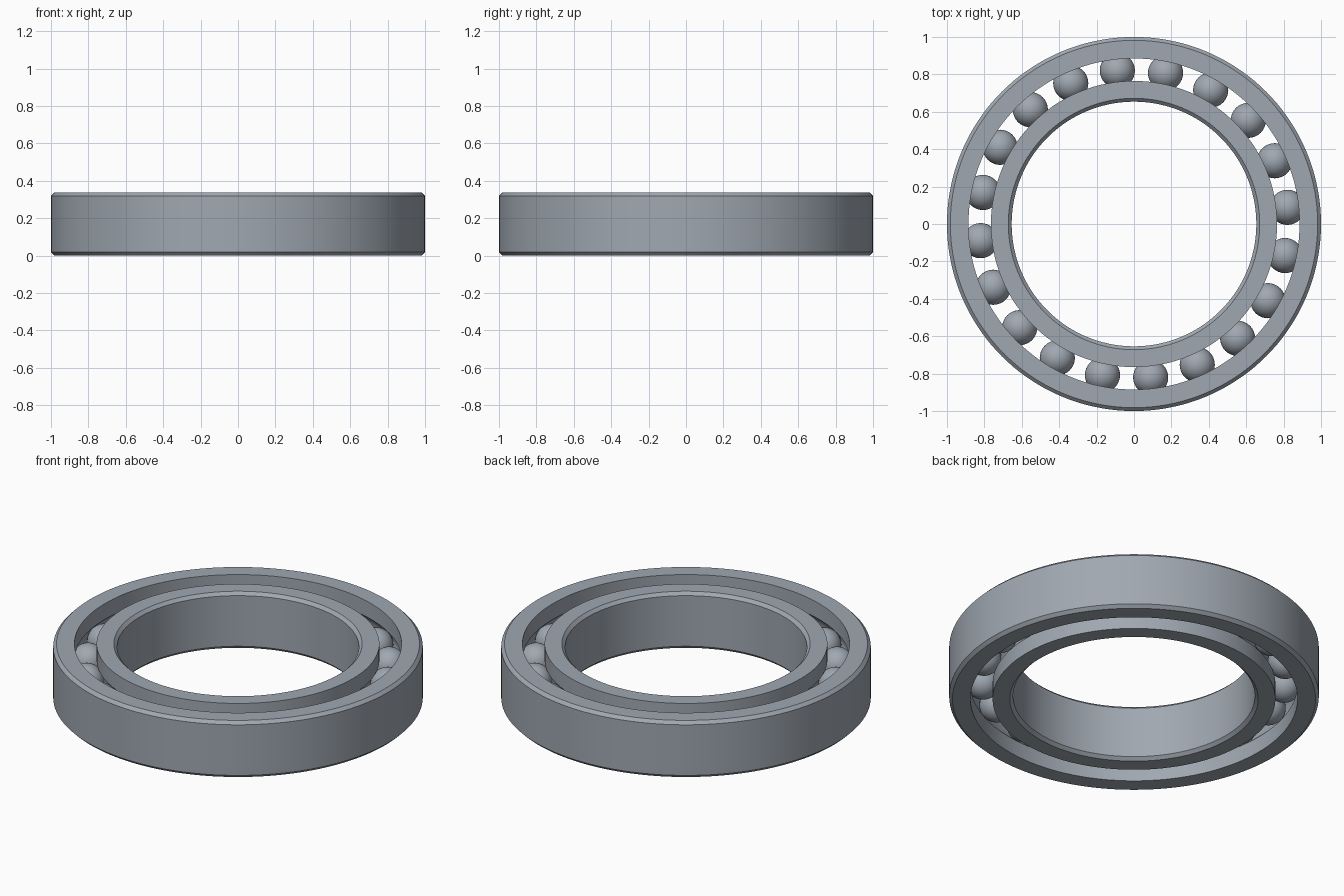
import bpy, bmesh
from math import acos, cos, sin, pi, radians
from mathutils import Vector

HEIGHT, CHAMFER = 0.338, 0.018
PITCH, HALF_GAP = 0.825, 0.06
BALL_R, GROOVE_R = 0.094, 0.0955
BALLS, FIRST_ANGLE = 20, radians(6.2)

cube = bpy.data.objects.get("Cube")
if cube:
    bpy.data.objects.remove(cube, do_unlink=True)

steel = bpy.data.materials.new("brushed_steel")
steel.use_nodes = True
colour = (0.35, 0.39, 0.44, 1)
steel.diffuse_color = colour
steel.node_tree.nodes["Principled BSDF"].inputs["Base Color"].default_value = colour


def finish(bm, name):
    mesh = bpy.data.meshes.new(name)
    bm.to_mesh(mesh)
    bm.free()
    mesh.materials.append(steel)
    obj = bpy.data.objects.new(name, mesh)
    bpy.context.collection.objects.link(obj)
    bpy.ops.object.select_all(action='DESELECT')
    obj.select_set(True)
    bpy.context.view_layer.objects.active = obj
    bpy.ops.object.shade_smooth_by_angle(angle=radians(30))
    return obj


def race_ring(name, wall, side, segments=144):
    """Lathe a ring: chamfered plain wall, grooved race; side is +1 if the race faces outward."""
    race = PITCH - side * HALF_GAP
    profile = [(wall + side * CHAMFER, 0), (race, 0)]
    reach = acos(HALF_GAP / GROOVE_R)
    steps = 12
    for i in range(steps + 1):
        a = reach * (2 * i / steps - 1)
        profile.append((PITCH - side * GROOVE_R * cos(a), HEIGHT / 2 + GROOVE_R * sin(a)))
    profile += [(race, HEIGHT), (wall + side * CHAMFER, HEIGHT),
                (wall, HEIGHT - CHAMFER), (wall, CHAMFER)]

    bm = bmesh.new()
    verts = [bm.verts.new((r, 0, z)) for r, z in profile]
    edges = [bm.edges.new((v, verts[(i + 1) % len(verts)])) for i, v in enumerate(verts)]
    bmesh.ops.spin(bm, geom=verts + edges, cent=(0, 0, 0), axis=(0, 0, 1),
                   angle=2 * pi, steps=segments, use_merge=False)
    bmesh.ops.remove_doubles(bm, verts=bm.verts, dist=0.0001)
    bmesh.ops.recalc_face_normals(bm, faces=bm.faces)
    return finish(bm, name)


# Inner and outer races
race_ring("inner_ring", 0.654, 1)
race_ring("outer_ring", 1.0, -1)

# Balls share one mesh, spaced evenly around the pitch circle
bm = bmesh.new()
bmesh.ops.create_uvsphere(bm, u_segments=32, v_segments=20, radius=BALL_R)
first = finish(bm, "ball_1")
for i in range(BALLS):
    ball = first
    if i:
        ball = bpy.data.objects.new(f"ball_{i + 1}", first.data)
        bpy.context.collection.objects.link(ball)
    a = FIRST_ANGLE + 2 * pi * i / BALLS
    ball.location = Vector((PITCH * cos(a), PITCH * sin(a), HEIGHT / 2))
